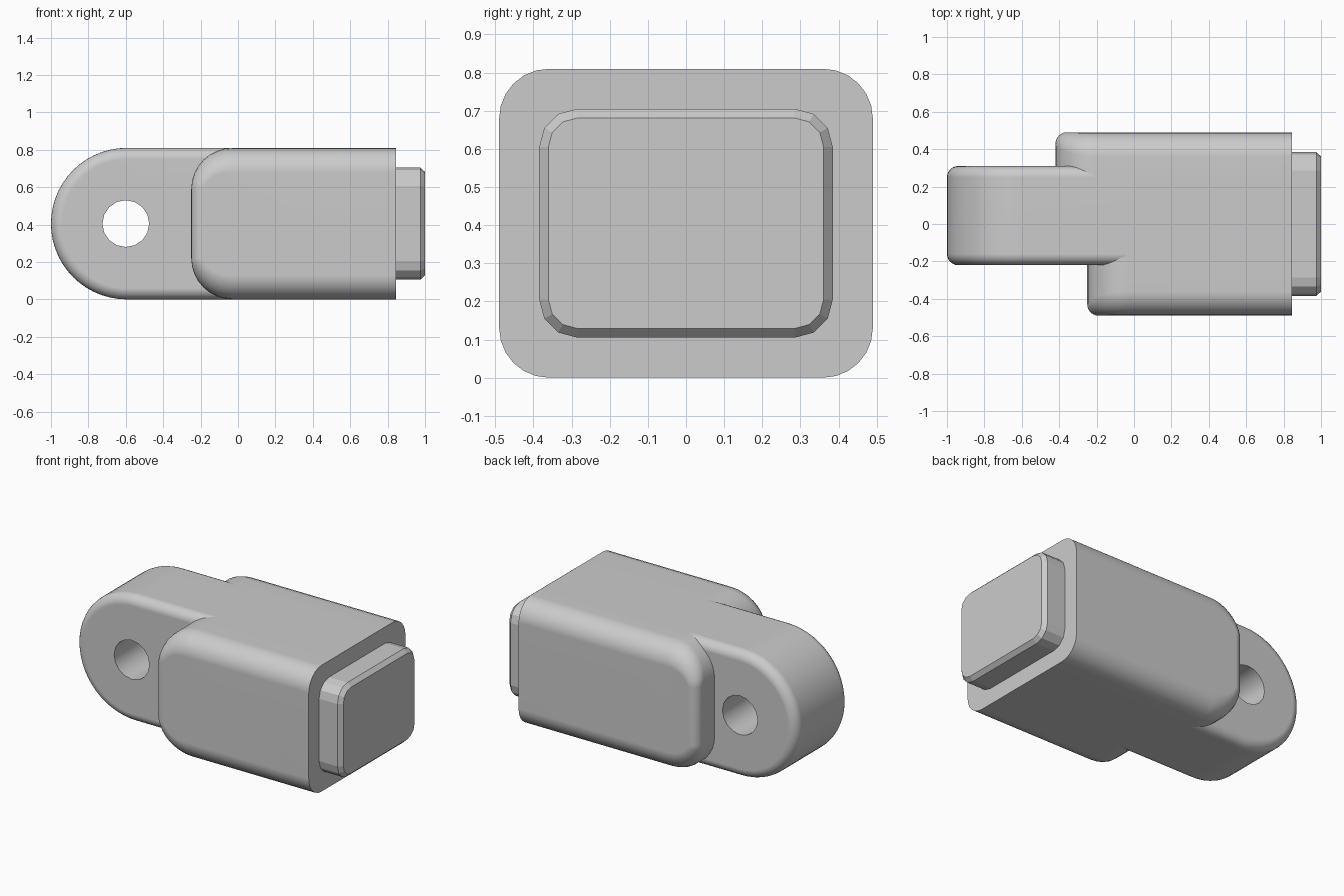
import bpy, bmesh
from math import sin, cos, pi, radians

if "Cube" in bpy.data.objects:
    bpy.data.objects.remove(bpy.data.objects["Cube"])

H = 0.81        # overall height
END = 0.845     # x of the flat end of the body


def loft(name, rows, cap_start, cap_end):
    """Skin closed loops of points, optionally closing either end."""
    bm = bmesh.new()
    loops = [[bm.verts.new(p) for p in row] for row in rows]
    n = len(rows[0])
    for a, b in zip(loops, loops[1:]):
        for i in range(n):
            j = (i + 1) % n
            bm.faces.new((a[i], a[j], b[j], b[i]))
    if cap_start:
        bm.faces.new(loops[0])
    if cap_end:
        bm.faces.new(loops[-1])
    bmesh.ops.recalc_face_normals(bm, faces=bm.faces)
    mesh = bpy.data.meshes.new(name)
    bm.to_mesh(mesh)
    bm.free()
    obj = bpy.data.objects.new(name, mesh)
    bpy.context.collection.objects.link(obj)
    return obj


def arc(cx, cz, rad, a0, a1, n, r_nose, r_long):
    """Profile points (x, z, normal x, normal z, fillet radius)."""
    pts = []
    for i in range(n + 1):
        a = radians(a0 + (a1 - a0) * i / n)
        r = r_nose + (r_long - r_nose) * abs(sin(a))
        pts.append((cx + rad * cos(a), cz + rad * sin(a), cos(a), sin(a), r))
    return pts


def slab(name, prof, y0, y1, round0, round1, seg=6):
    """Extrude an XZ profile along y; rounded ends are filleted and capped."""
    def row(y, inward, a):
        out = []
        for x, z, nx, nz, r in prof:
            d = r * (1 - cos(a))
            out.append((x - nx * d, y + inward * r * (1 - sin(a)), z - nz * d))
        return out

    def flat(y):
        return [(p[0], y, p[1]) for p in prof]

    steps = [i / seg * pi / 2 for i in range(seg + 1)]
    rows = [row(y0, 1, a) for a in reversed(steps)] if round0 else [flat(y0)]
    rows += [row(y1, -1, a) for a in steps] if round1 else [flat(y1)]
    return loft(name, rows, round0, round1)


def finish(obj):
    bpy.ops.object.select_all(action='DESELECT')
    obj.select_set(True)
    bpy.context.view_layer.objects.active = obj
    bpy.ops.object.shade_smooth_by_angle(angle=radians(30))
    obj.modifiers.new("weighted_normals", 'WEIGHTED_NORMAL').keep_sharp = True


def cheek_profile(nose, rad=0.22):
    return ([(END, H, 0, 1, 0.13)]
            + arc(nose + rad, H - rad, rad, 90, 180, 8, 0.06, 0.13)
            + arc(nose + rad, rad, rad, 180, 270, 8, 0.06, 0.13)
            + [(END, 0, 0, -1, 0.13)])


# Side cheeks of the body, staggered in x
front_cheek = slab("front_cheek", cheek_profile(-0.25), -0.49, -0.16, True, False)
back_cheek = slab("back_cheek", cheek_profile(-0.42), 0.25, 0.49, False, True)

# Middle of the body between the cheeks
core = slab("body_core", [(END, H, 0, 1, 0), (0, H, 0, 1, 0),
                          (0, 0, 0, -1, 0), (END, 0, 0, -1, 0)],
            -0.16, 0.25, False, False)

# Round-ended lug
lug_profile = ([(0, H, 0, 1, 0.06)]
               + arc(-0.595, H / 2, H / 2, 90, 270, 28, 0.06, 0.06)
               + [(0, 0, 0, -1, 0.06)])
lug = slab("lug", lug_profile, -0.22, 0.31, True, True)

# Pin hole through the lug
bpy.ops.mesh.primitive_cylinder_add(vertices=16, radius=0.125, depth=2,
                                    location=(-0.6, 0, H / 2),
                                    rotation=(pi / 2, 0, 0))
cutter = bpy.context.object
cutter.name = "pin_hole_cutter"
cutter.hide_render = True
mod = lug.modifiers.new("pin_hole", 'BOOLEAN')
mod.operation = 'DIFFERENCE'
mod.solver = 'EXACT'
mod.object = cutter
bpy.context.view_layer.objects.active = lug
bpy.ops.object.modifier_apply(modifier=mod.name)
bpy.data.objects.remove(cutter)


# Chamfered plug on the flat end
def plug_row(x, r):
    pts = []
    for k, (sy, sz) in enumerate([(1, 1), (-1, 1), (-1, -1), (1, -1)]):
        for i in range(4):
            a = (k + i / 3) * pi / 2
            pts.append((x, sy * 0.285 + r * cos(a), H / 2 + sz * 0.2 + r * sin(a)))
    return pts


plug = loft("end_plug", [plug_row(END, 0.1), plug_row(0.975, 0.1),
                         plug_row(1.0, 0.076)], False, True)

for part in (front_cheek, back_cheek, core, lug):
    finish(part)
